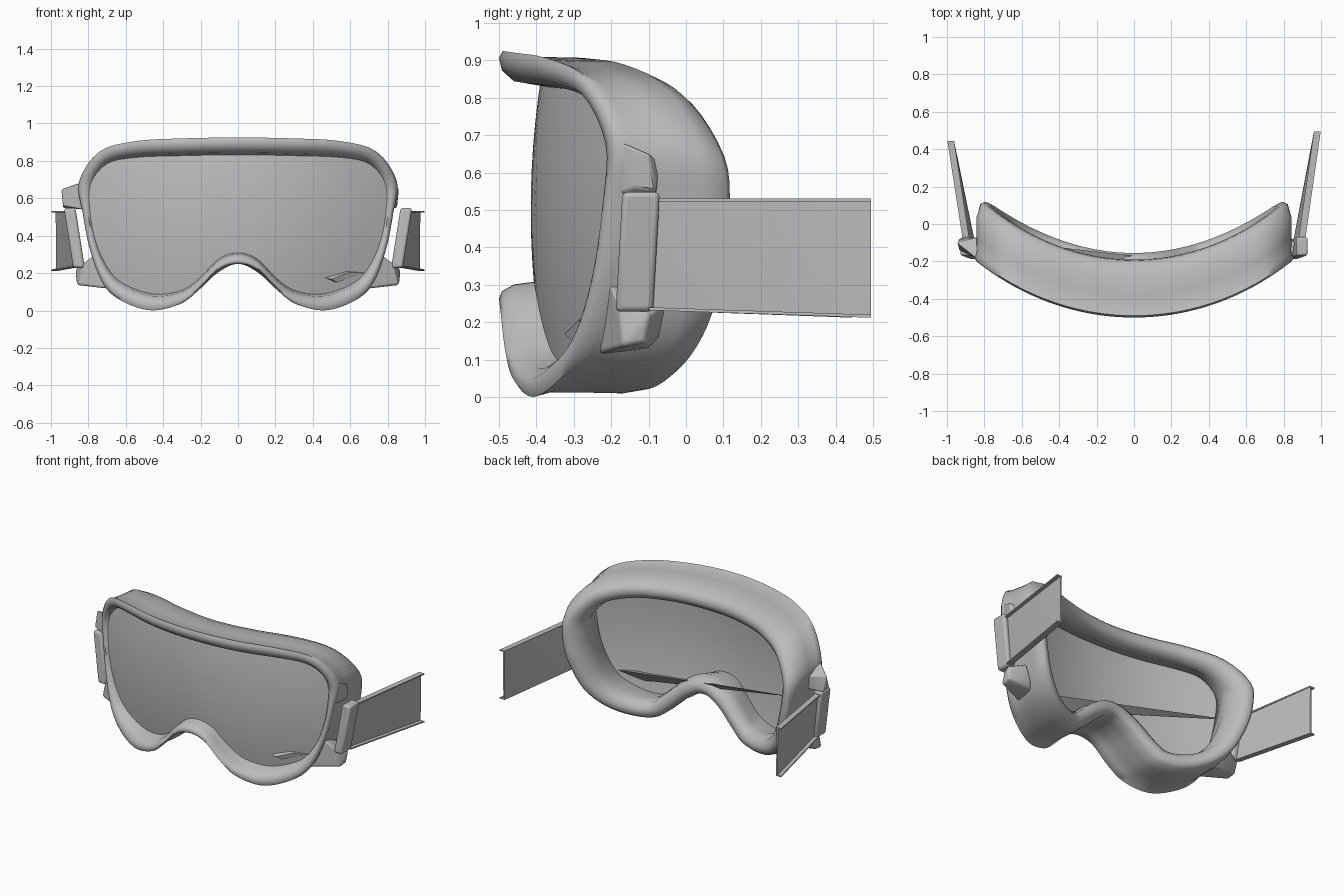
import bpy, bmesh, math
from mathutils import Vector

if "Cube" in bpy.data.objects:
    bpy.data.objects.remove(bpy.data.objects["Cube"])

grey = bpy.data.materials.new("plain grey")
grey.use_nodes = True
grey.diffuse_color = (0.5, 0.5, 0.5, 1)
grey.node_tree.nodes["Principled BSDF"].inputs["Base Color"].default_value = (0.5, 0.5, 0.5, 1)


def finish(name, bm, angle=35):
    bmesh.ops.recalc_face_normals(bm, faces=bm.faces)
    mesh = bpy.data.meshes.new(name)
    bm.to_mesh(mesh)
    bm.free()
    for p in mesh.polygons:
        p.use_smooth = True
    mesh.set_sharp_from_angle(angle=math.radians(angle))
    mesh.materials.append(grey)
    ob = bpy.data.objects.new(name, mesh)
    bpy.context.collection.objects.link(ob)
    return ob


def hull(name, pts, side=1, bevel=0.0):
    bm = bmesh.new()
    for x, y, z in pts:
        bm.verts.new((x * side, y, z))
    bmesh.ops.convex_hull(bm, input=bm.verts)
    loose = [v for v in bm.verts if not v.link_faces]
    bmesh.ops.delete(bm, geom=loose, context='VERTS')
    bmesh.ops.dissolve_limit(bm, angle_limit=0.02, verts=bm.verts, edges=bm.edges)
    ob = finish(name, bm)
    if bevel:
        mod = ob.modifiers.new("soft edges", 'BEVEL')
        mod.width = bevel
        mod.segments = 3
    return ob


def outline(half, steps=4):
    """Closed smooth loop from the half outline on the +x side."""
    pts = [Vector(p) for p in half]
    pts += [Vector((-p.x, p.y)) for p in pts[-2:0:-1]]
    n, loop = len(pts), []
    for i in range(n):
        a, b, c, d = (pts[(i + k) % n] for k in (-1, 0, 1, 2))
        for s in range(steps):
            t = s / steps
            loop.append(0.5 * (2 * b + (c - a) * t + (2 * a - 5 * b + 4 * c - d) * t ** 2
                               + (3 * b - a - 3 * c + d) * t ** 3))
    return loop


def inset(loop, dist):
    out = []
    for i, p in enumerate(loop):
        t = (loop[(i + 1) % len(loop)] - loop[i - 1]).normalized()
        out.append(p + Vector((t.y, -t.x)) * dist)
    return out


def blend(a, b, t):
    return [p.lerp(q, t) for p, q in zip(a, b)]


def front_y(x):
    return -0.5 + 0.38 * x * x + 0.06 * x ** 4


def back_y(x, z):
    return -0.155 + 0.45 * x * x - 0.085 * max(0, z - 0.4)


def lens_y(x, z):
    return -0.415 + 0.33 * x * x + 0.22 * (z - 0.5) ** 2


# Half outlines: outer lip, lens opening and face side
lip = outline([(0, .925), (.3, .92), (.55, .905), (.74, .85), (.85, .69), (.83, .52), (.79, .32),
               (.72, .14), (.62, .05), (.46, 0), (.3, .04), (.2, .12), (.1, .22), (0, .25)])
opening = outline([(0, .83), (.3, .825), (.55, .815), (.70, .78), (.78, .67), (.78, .52), (.745, .34),
                   (.68, .21), (.6, .14), (.45, .09), (.3, .11), (.2, .18), (.1, .28), (0, .31)])
face = outline([(0, .88), (.27, .88), (.5, .865), (.69, .80), (.81, .65), (.815, .5), (.78, .34),
                (.71, .18), (.6, .075), (.46, .025), (.32, .03), (.22, .1), (.11, .2), (0, .25)])


def depth_ring(loop, t, push=0.0):
    """Place a loop between the front curve (t=0) and the back curve (t=1)."""
    return [(p.x, front_y(p.x) * (1 - t) + back_y(p.x, p.y) * t + push, p.y) for p in loop]


# Frame: rings swept round the lip, outer wall, face padding and inner wall
rings = [
    [(p.x, lens_y(p.x, p.y) + 0.015, p.y) for p in opening],
    depth_ring(blend(opening, lip, .15), 0, .04),
    depth_ring(blend(opening, lip, .45), 0, .008),
    depth_ring(blend(opening, lip, .8), 0),
    depth_ring(lip, 0, .01),
    depth_ring(inset(lip, .012), .15),
    depth_ring(inset(blend(lip, face, .2), .007), .4),
    depth_ring(blend(lip, face, .4), .7),
    depth_ring(face, .92),
    depth_ring(inset(face, .02), .99),
    depth_ring(inset(face, .055), 1),
    depth_ring(inset(face, .09), .93),
    depth_ring(inset(face, .1), .7),
]
bm = bmesh.new()
grid = [[bm.verts.new(co) for co in ring] for ring in rings]
for r in range(len(grid)):
    a, b = grid[r - 1], grid[r]
    for i in range(len(a)):
        bm.faces.new((a[i - 1], a[i], b[i], b[i - 1]))
finish("frame", bm, 70)

# Lens: curved sheet filling the opening
bm = bmesh.new()
centre = Vector((0, .57))
sheet = []
for k in range(1, 9):
    loop = [centre.lerp(p, k / 8) for p in inset(opening, -.01)]
    sheet.append([bm.verts.new((p.x, lens_y(p.x, p.y), p.y)) for p in loop])
hub = bm.verts.new((0, lens_y(0, .57), .57))
for i in range(len(opening)):
    bm.faces.new((hub, sheet[0][i - 1], sheet[0][i]))
    for a, b in zip(sheet, sheet[1:]):
        bm.faces.new((a[i - 1], b[i - 1], b[i], a[i]))
finish("lens", bm, 60)

# Thin sliver crossing the inside and just poking through the lens
hull("inner_sliver", [(.5, -.325, .168), (.53, -.305, .15), (.68, -.25, .2), (.6, -.288, .205),
                      (-.7, -.1, .45), (-.7, -.09, .455)])


def slab(name, near, far, zs, thick, side):
    """Slab between two ends; each end gives its x at the low and the high edge, and its y."""
    pts = [(x + w, end[2], z) for end, zr in zip((near, far), zs)
           for x, z in zip(end, zr) for w in (0, thick)]
    return hull(name, pts, side)


# Lugs, buckles and straps on both sides
for side, word, knob, reach in ((1, "left", .85, .495), (-1, "right", .935, .445)):
    hull(word + "_lower_lug", [(.64, -.25, .11), (.86, -.17, .135), (.86, -.11, .145), (.87, -.1, .22),
                               (.83, -.18, .25), (.75, -.21, .31), (.7, -.1, .13), (.77, -.05, .25),
                               (.72, -.07, .16)], side, .012)
    hull(word + "_upper_lug", [(knob, -.14, .56), (knob + .01, -.1, .65), (.845, -.18, .685),
                               (.82, -.18, .54), (.8, -.08, .54), (.82, -.07, .63), (knob, -.08, .55)],
         side, .006)
    hull(word + "_buckle", [(x + i * .031, y + j * .05, z) for x, y, z in
                            ((.9, -.12, .548), (.85, -.138, .228)) for i in (-1, 1) for j in (-1, 1)],
         side, .014)
    slab(word + "_strap", (.85, .885, -.1), (.962, .965, reach), ((.235, .53), (.215, .53)), .01, side)
    for edge, x, low, drop in (("top", .877, .523, 0), ("bottom", .85, .232, .02)):
        slab(word + "_strap_" + edge + "_edge", (x, x, -.1), (.962, .962, reach),
             ((low, low + .008), (low - drop, low - drop + .008)), .036, side)
